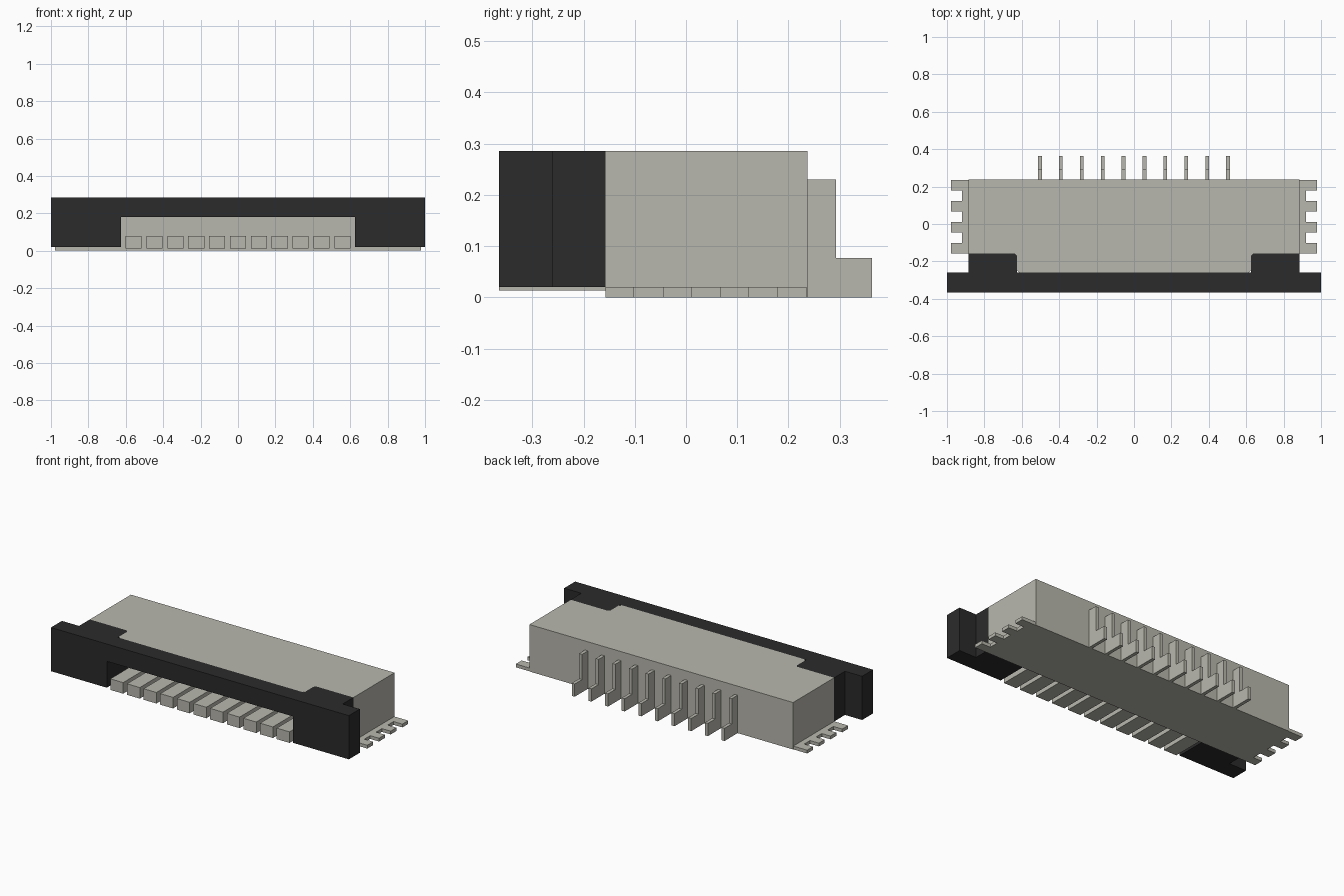
import bpy, bmesh
from mathutils import Vector

cube = bpy.data.objects.get("Cube")
if cube:
    bpy.data.objects.remove(cube, do_unlink=True)


def material(name, color):
    m = bpy.data.materials.new(name)
    m.use_nodes = True
    m.diffuse_color = color
    m.node_tree.nodes["Principled BSDF"].inputs["Base Color"].default_value = color
    return m


BEIGE = material("warm grey plastic", (0.48, 0.475, 0.42, 1))
BLACK = material("black plastic", (0.024, 0.024, 0.024, 1))


def extrude(name, outline, to_point, direction, mat):
    """Solid made by sweeping a flat outline along a direction."""
    bm = bmesh.new()
    face = bm.faces.new([bm.verts.new(to_point(a, b)) for a, b in outline])
    swept = bmesh.ops.extrude_face_region(bm, geom=[face])["geom"]
    bmesh.ops.translate(bm, vec=Vector(direction),
                        verts=[v for v in swept if isinstance(v, bmesh.types.BMVert)])
    bmesh.ops.recalc_face_normals(bm, faces=bm.faces)
    mesh = bpy.data.meshes.new(name)
    bm.to_mesh(mesh)
    bm.free()
    mesh.materials.append(mat)
    obj = bpy.data.objects.new(name, mesh)
    bpy.context.collection.objects.link(obj)
    return obj


def plan(name, outline, z0, z1, mat):
    return extrude(name, outline, lambda x, y: (x, y, z0), (0, 0, z1 - z0), mat)


def box(name, x0, x1, y0, y1, z0, z1, mat):
    return plan(name, [(x0, y0), (x1, y0), (x1, y1), (x0, y1)], z0, z1, mat)


def mirrored(half):
    """Close a right-hand outline with its mirror image."""
    return half + [(-x, y) for x, y in reversed(half)]


FRONT, BAR_BACK, LEG_BACK, BACK = -0.365, -0.26, -0.157, 0.237
TOP, ROOF, BASE = 0.285, 0.18, 0.02
SIDE, MOUTH = 0.885, 0.625
PITCH = 0.1117

# Housing: main block, and the roof that reaches over the mouth
box("housing", -SIDE, SIDE, LEG_BACK, BACK, 0, ROOF, BEIGE)
c = 0.012
plan("housing_roof", mirrored([
    (MOUTH - c, BAR_BACK), (MOUTH, BAR_BACK + c), (MOUTH, LEG_BACK - c),
    (MOUTH + c, LEG_BACK), (SIDE, LEG_BACK), (SIDE, BACK)]), ROOF, TOP, BEIGE)

# Slider: front bar with the mouth cut out, and the two arms behind it
extrude("slider_bar", mirrored([
    (MOUTH, ROOF), (MOUTH, BASE), (1, BASE), (1, TOP)]),
    lambda x, z: (x, FRONT, z), (0, BAR_BACK - FRONT, 0), BLACK)
for side, s in (("left", 1), ("right", -1)):
    plan(f"slider_arm_{side}", [(s * x, y) for x, y in (
        (MOUTH, BAR_BACK), (SIDE, BAR_BACK), (SIDE, LEG_BACK),
        (MOUTH + c, LEG_BACK), (MOUTH, LEG_BACK - c))], BASE, TOP, BLACK)

    # Comb-shaped solder tab at each end
    step = 0.056
    comb = [(SIDE, LEG_BACK)]
    for i in range(4):
        y = LEG_BACK + 2 * i * step
        comb += [(0.919, y), (0.978, y), (0.978, y + step), (0.919, y + step)]
    comb.append((SIDE, comb[-1][1]))
    plan(f"solder_tab_{side}", [(s * x, y) for x, y in comb], 0, BASE, BEIGE)

# Row of contact blocks in the mouth
for i in range(11):
    x = (i - 5) * PITCH
    box(f"contact_block_{i + 1}", x - 0.043, x + 0.043, FRONT, LEG_BACK,
        0.013, 0.08, BEIGE)

# Row of stepped pins at the back
step_profile = [(BACK, 0), (0.363, 0), (0.363, 0.077),
                (0.293, 0.077), (0.293, 0.23), (BACK, 0.23)]
for i in range(10):
    x = (i - 4.5) * PITCH
    extrude(f"pin_{i + 1}", step_profile,
            lambda y, z: (x - 0.01, y, z), (0.02, 0, 0), BEIGE)
